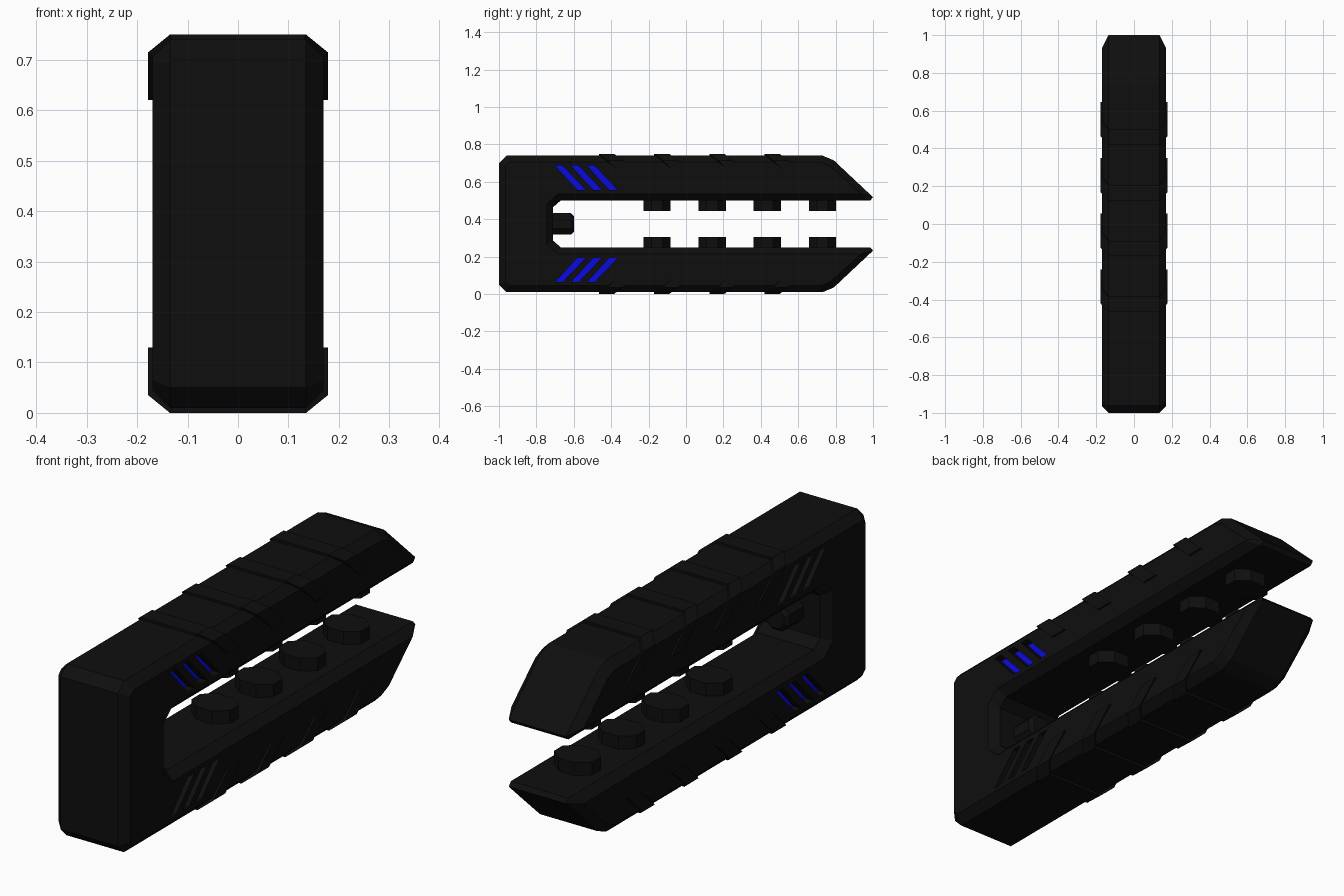
import bpy, bmesh, math

if "Cube" in bpy.data.objects:
    bpy.data.objects.remove(bpy.data.objects["Cube"])

MID = 0.375  # the model is mirrored about this height


def material(name, rgb):
    m = bpy.data.materials.new(name)
    m.diffuse_color = (*rgb, 1)
    m.use_nodes = True
    m.node_tree.nodes["Principled BSDF"].inputs["Base Color"].default_value = m.diffuse_color
    return m


black = material("matte black", (0.0045, 0.0045, 0.0045))
blue = material("glow blue", (0.003, 0.003, 0.75))


def loft(name, rings, mat):
    """Skin a list of equal-length closed rings and cap both ends."""
    bm = bmesh.new()
    vs = [[bm.verts.new(p) for p in r] for r in rings]
    n = len(rings[0])
    for a, b in zip(vs, vs[1:]):
        for i in range(n):
            j = (i + 1) % n
            bm.faces.new((a[i], a[j], b[j], b[i]))
    bm.faces.new(vs[0])
    bm.faces.new(vs[-1])
    bmesh.ops.recalc_face_normals(bm, faces=bm.faces)
    me = bpy.data.meshes.new(name)
    bm.to_mesh(me)
    bm.free()
    me.materials.append(mat)
    ob = bpy.data.objects.new(name, me)
    bpy.context.collection.objects.link(ob)
    return ob


def flip(z, up):
    return z if up else 2 * MID - z


# forked body: lower half outline and the same outline inset for the side faces
outer = [(-1, .05), (-.96, .01), (.73, .01), (.79, .035), (1, .232),
         (.985, .25), (-.67, .25), (-.71, .285)]
inner = [(-.965, .065), (-.945, .045), (.722, .045), (.772, .066), (.932, .213),
         (.929, .215), (-.685, .215), (-.745, .268)]


def outline(half, x):
    full = half + [(y, 2 * MID - z) for y, z in reversed(half)]
    return [(x, y, z) for y, z in full]


body = loft("forked_body", [outline(inner, -.17), outline(outer, -.135),
                            outline(outer, .135), outline(inner, .17)], black)

# slanted grooves with blue floors on both sides of both arms
slot = [(-.70, .686), (-.66, .686), (-.535, .556), (-.58, .556)]
cutters = []
for side in (-1, 1):
    for up in (True, False):
        for k in range(3):
            pts = [(y + .0855 * k, flip(z, up)) for y, z in slot]

            def prism(name, x0, x1, mat):
                return loft(name, [[(side * x, y, z) for y, z in pts] for x in (x0, x1)], mat)
            cutters.append(prism("groove_cutter", .13, .2, black))
            prism("blue_stripe", .126, .134, blue)

bpy.context.view_layer.objects.active = body
for c in cutters:
    m = body.modifiers.new("groove", 'BOOLEAN')
    m.operation = 'DIFFERENCE'
    m.solver = 'EXACT'
    m.object = c
    bpy.ops.object.modifier_apply(modifier=m.name)
for c in cutters:
    bpy.data.objects.remove(c)

# raised bands: (outer x, outer z, inner x, inner z, start y)
stations = [(.178, .62, .16, .62, -.32), (.178, .715, .16, .70, -.42),
            (.135, .75, .125, .73, -.465)]
path = stations + [(-a, b, -c, d, e) for a, b, c, d, e in reversed(stations)]
for up in (True, False):
    for k in range(4):
        rings = []
        for ox, oz, ix, iz, y in path:
            y0 = y + .295 * k
            y1 = y0 + .08
            oz, iz = flip(oz, up), flip(iz, up)
            rings.append([(ox, y0, oz), (ox, y1, oz), (ix, y1, iz), (ix, y0, iz)])
        loft("raised_band", rings, black)

# eight-sided studs on the inner faces of the arms
octagon = [(math.cos(math.radians(22.5 + 45 * i)) / math.cos(math.pi / 8),
            math.sin(math.radians(22.5 + 45 * i)) / math.cos(math.pi / 8)) for i in range(8)]
for up in (True, False):
    for k in range(4):
        cy = -.155 + .295 * k
        loft("inner_stud", [[(.09 * x, cy + .073 * y, flip(z, up)) for x, y in octagon]
                            for z in (.24, .305)], black)

# peg at the closed end of the slot
loft("slot_peg", [[(r * x, y, MID + r * z) for x, z in octagon]
                  for y, r in ((-.73, .057), (-.615, .057), (-.6, .042))], black)
